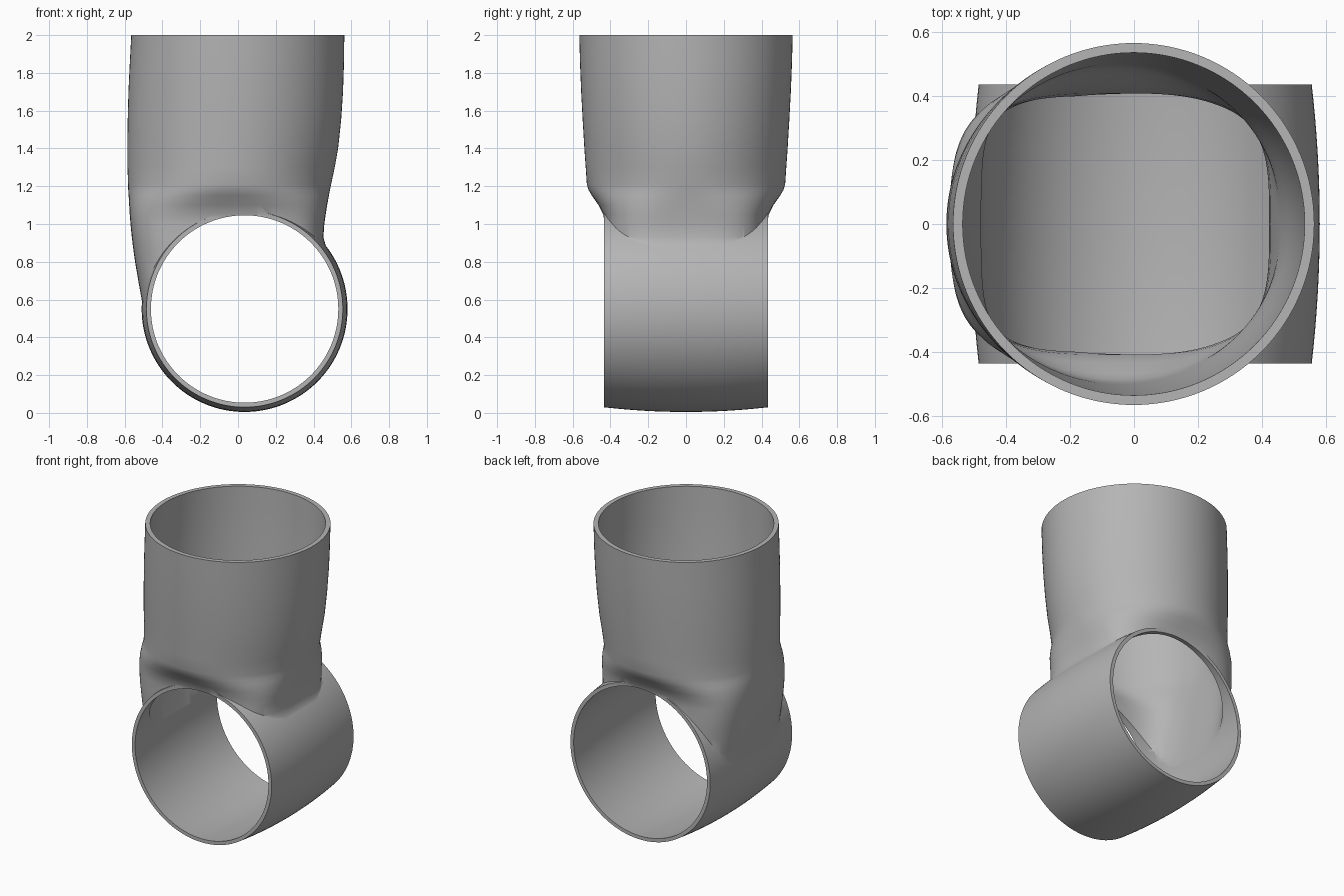
import bpy
import bmesh
from math import sin, cos, pi, copysign

SEGMENTS = 128
WALL = 0.03

if "Cube" in bpy.data.objects:
    bpy.data.objects.remove(bpy.data.objects["Cube"])

grey = bpy.data.materials.new("pipe grey")
colour = (0.46, 0.46, 0.46, 1)
grey.diffuse_color = colour
grey.use_nodes = True
grey.node_tree.nodes["Principled BSDF"].inputs["Base Color"].default_value = colour


def loft(name, rings):
    """Closed solid skinned through a list of point rings."""
    bm = bmesh.new()
    loops = [[bm.verts.new(p) for p in ring] for ring in rings]
    for low, high in zip(loops, loops[1:]):
        for i in range(SEGMENTS):
            j = (i + 1) % SEGMENTS
            bm.faces.new((low[i], low[j], high[j], high[i]))
    bm.faces.new(loops[0])
    bm.faces.new(loops[-1])
    bmesh.ops.recalc_face_normals(bm, faces=bm.faces)
    mesh = bpy.data.meshes.new(name)
    bm.to_mesh(mesh)
    bm.free()
    mesh.materials.append(grey)
    obj = bpy.data.objects.new(name, mesh)
    bpy.context.collection.objects.link(obj)
    return obj


def angles():
    return [2 * pi * i / SEGMENTS for i in range(SEGMENTS)]


def barrel(name, half, end_radius, bulge, extra=0):
    """Bulging cylinder along y, optionally extended past both ends."""
    steps = [half * k / 8 for k in range(-8, 9)]
    if extra:
        steps = [-half - extra] + steps + [half + extra]
    rings = []
    for y in steps:
        r = end_radius + bulge * max(0, 1 - (y / half) ** 2)
        rings.append([(0.035 + r * cos(a), y, 0.55 + r * sin(a)) for a in angles()])
    return loft(name, rings)


# Upright sections: height, left x, right x, half depth, squareness
SECTIONS = [
    (0.5, -0.49, 0.4, 0.425, 3.6), (0.6, -0.51, 0.42, 0.43, 3.6),
    (0.7, -0.528, 0.44, 0.43, 3.6), (0.8, -0.545, 0.455, 0.43, 3.6),
    (0.88, -0.556, 0.466, 0.43, 3.6), (0.93, -0.562, 0.452, 0.43, 3.6),
    (1.0, -0.569, 0.457, 0.43, 3.5), (1.05, -0.573, 0.464, 0.438, 3.3),
    (1.1, -0.576, 0.472, 0.463, 2.9), (1.15, -0.579, 0.481, 0.498, 2.4),
    (1.18, -0.581, 0.487, 0.516, 2.15), (1.21, -0.582, 0.493, 0.525, 2.05),
    (1.3, -0.585, 0.512, 0.531, 2), (1.4, -0.586, 0.53, 0.538, 2),
    (1.55, -0.584, 0.546, 0.547, 2), (1.7, -0.58, 0.556, 0.555, 2),
    (1.85, -0.573, 0.561, 0.561, 2), (2, -0.565, 0.563, 0.565, 2),
]


def upright(name, inset=0, extra=0):
    """Vertical tube body blending from a round mouth to a squarish base."""
    rows = list(SECTIONS)
    if extra:
        rows.append((2 + extra,) + SECTIONS[-1][1:])
    rings = []
    for z, left, right, depth, n in rows:
        mid, rx, ry = (left + right) / 2, (right - left) / 2 - inset, depth - inset
        rings.append([(mid + rx * copysign(abs(cos(a)) ** (2 / n), cos(a)),
                       ry * copysign(abs(sin(a)) ** (2 / n), sin(a)), z)
                      for a in angles()])
    return loft(name, rings)


# Outer skins and inner voids
joint = barrel("pipe_joint", 0.435, 0.52, 0.025)
body = upright("upright_body")
bore = barrel("cross_bore_cutter", 0.435, 0.496, 0.018, extra=0.1)
void = upright("upright_bore_cutter", WALL, extra=0.1)

# Join the skins, then hollow out both passages
for tool, operation in ((body, "UNION"), (bore, "DIFFERENCE"), (void, "DIFFERENCE")):
    mod = joint.modifiers.new(tool.name, "BOOLEAN")
    mod.object = tool
    mod.operation = operation
    mod.solver = "EXACT"
    bpy.ops.object.select_all(action="DESELECT")
    bpy.context.view_layer.objects.active = joint
    joint.select_set(True)
    bpy.ops.object.modifier_apply(modifier=mod.name)
    bpy.data.objects.remove(tool)

bpy.ops.object.shade_smooth_by_angle(angle=0.9)
